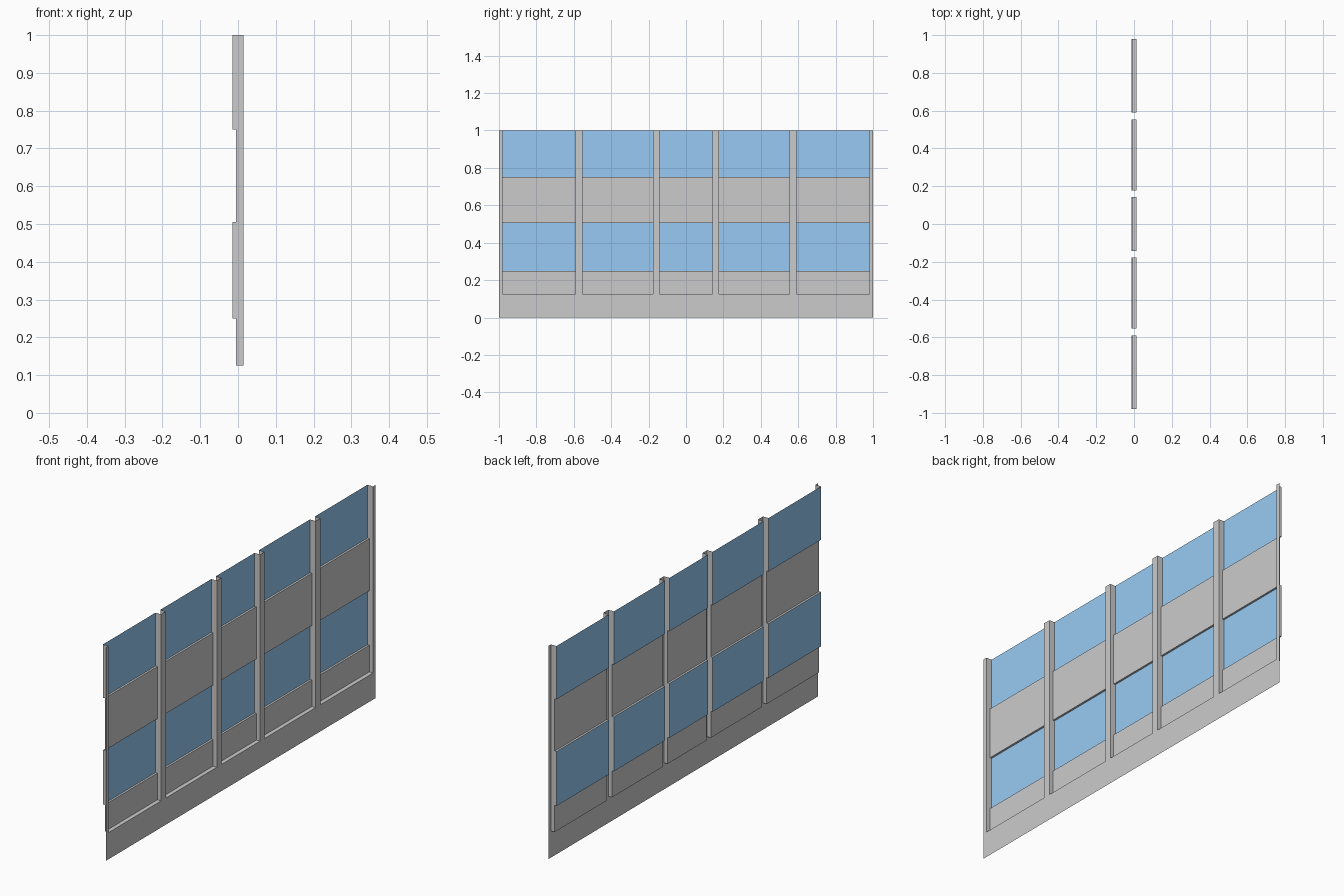
import bpy, bmesh

if "Cube" in bpy.data.objects:
    bpy.data.objects.remove(bpy.data.objects["Cube"])

# Depths of the three layers (the facade faces +x)
FACE, PANEL, GLASS = 0.0145, -0.005, -0.0145
SILL, TOP = 0.125, 1.0
# (bottom, top, depth) of each storey band, shared by all bays
BANDS = [(SILL, 0.25, PANEL), (0.25, 0.505, GLASS),
         (0.505, 0.75, PANEL), (0.75, TOP, GLASS)]
BAYS = [(-0.98, -0.591), (-0.5545, -0.177), (-0.143, 0.143),
        (0.177, 0.5545), (0.591, 0.98)]

blue = bpy.data.materials.new("window_blue")
blue.diffuse_color = (0.31, 0.59, 0.9, 1)
blue.use_nodes = True
blue.node_tree.nodes["Principled BSDF"].inputs["Base Color"].default_value = blue.diffuse_color


def make_sheet(name, quads, mat=None):
    bm = bmesh.new()
    for q in quads:
        bm.faces.new([bm.verts.new(p) for p in q])
    bmesh.ops.remove_doubles(bm, verts=bm.verts, dist=1e-5)
    mesh = bpy.data.meshes.new(name)
    bm.to_mesh(mesh)
    bm.free()
    obj = bpy.data.objects.new(name, mesh)
    bpy.context.collection.objects.link(obj)
    if mat:
        mesh.materials.append(mat)


def upright(x, y0, y1, z0, z1):
    return [(x, y0, z0), (x, y1, z0), (x, y1, z1), (x, y0, z1)]


def ledge(x0, x1, y0, y1, z, up):
    q = [(x0, y0, z), (x1, y0, z), (x1, y1, z), (x0, y1, z)]
    return q if up else q[::-1]


def jamb(y, x0, x1, z0, z1, faces_plus_y):
    q = [(x0, y, z0), (x0, y, z1), (x1, y, z1), (x1, y, z0)]
    return q if faces_plus_y else q[::-1]


# Front sheet: plinth and the piers between bays
edges = [-1.0] + [y for bay in BAYS for y in bay] + [1.0]
front = [upright(FACE, a, b, 0, SILL) for a, b in zip(edges, edges[1:])]
front += [upright(FACE, edges[i], edges[i + 1], SILL, TOP)
          for i in range(0, len(edges), 2)]
make_sheet("front_wall", front)

for n, (y0, y1) in enumerate(BAYS, 1):
    # Recess: sill, side walls, spandrel panels and window ledges
    recess = [ledge(PANEL, FACE, y0, y1, SILL, True)]
    glass = []
    for z0, z1, x in BANDS:
        recess += [jamb(y0, PANEL, FACE, z0, z1, True),
                   jamb(y1, PANEL, FACE, z0, z1, False)]
        if x == GLASS:
            recess += [jamb(y0, GLASS, PANEL, z0, z1, True),
                       jamb(y1, GLASS, PANEL, z0, z1, False),
                       ledge(GLASS, PANEL, y0, y1, z0, True)]
            if z1 < TOP:
                recess.append(ledge(GLASS, PANEL, y0, y1, z1, False))
            glass.append(upright(x, y0, y1, z0, z1))
        else:
            recess.append(upright(x, y0, y1, z0, z1))
    make_sheet(f"bay_recess_{n}", recess)
    # Window panes
    make_sheet(f"window_panes_{n}", glass, blue)
